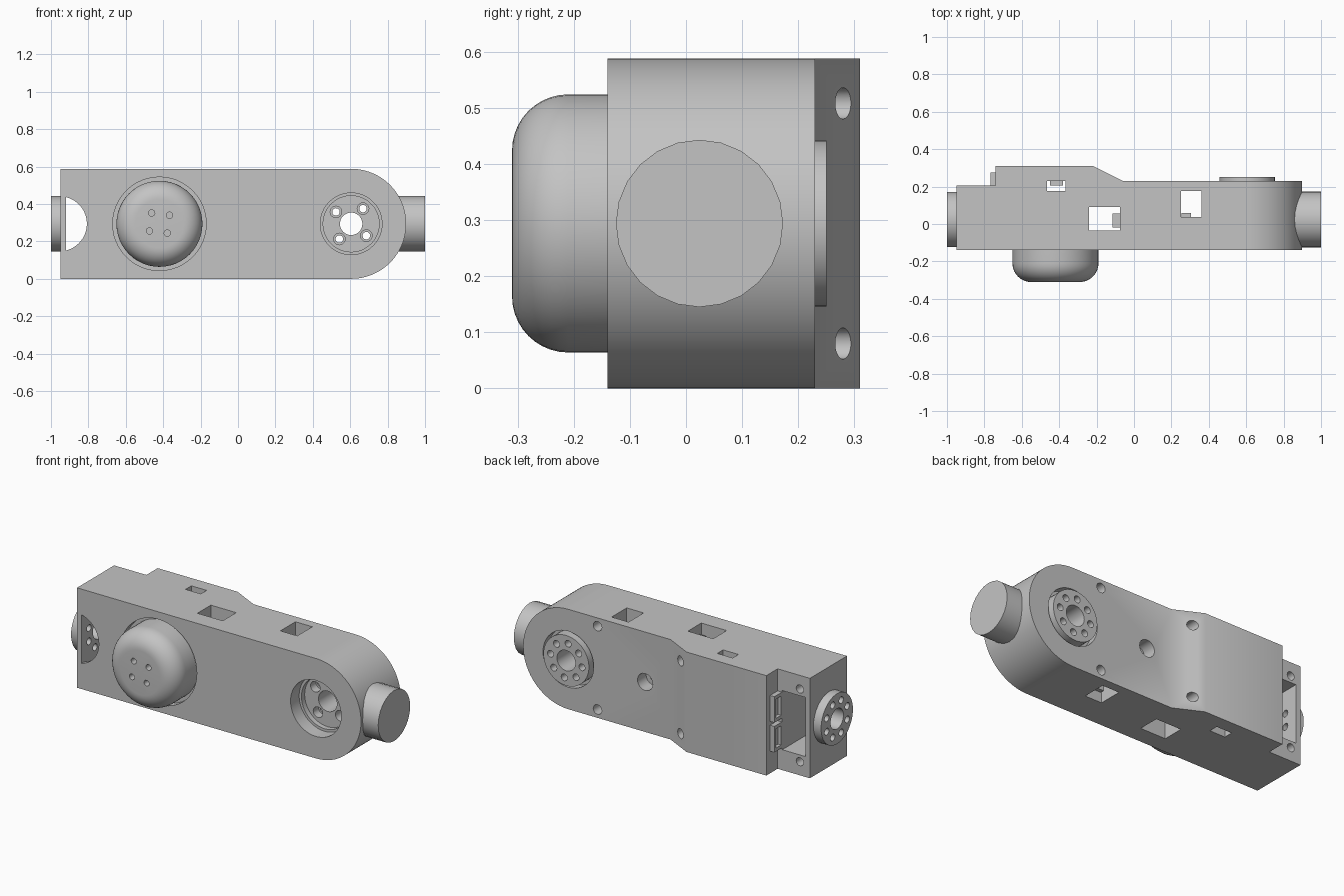
import bpy, bmesh
from math import sin, cos, pi, radians

if "Cube" in bpy.data.objects:
    bpy.data.objects.remove(bpy.data.objects["Cube"])

grey = bpy.data.materials.new("light grey plastic")
grey.use_nodes = True
COLOR = (0.55, 0.55, 0.55, 1)
grey.diffuse_color = COLOR
grey.node_tree.nodes["Principled BSDF"].inputs["Base Color"].default_value = COLOR

MID = 0.294          # height of the arm's centre line
HEIGHT = 2 * MID
JOINT_X, CAP_X, AXLE_Y = 0.605, -0.42, 0.024
parts = []


def finish(name, bm):
    bmesh.ops.recalc_face_normals(bm, faces=bm.faces)
    mesh = bpy.data.meshes.new(name)
    bm.to_mesh(mesh)
    bm.free()
    mesh.materials.append(grey)
    ob = bpy.data.objects.new(name, mesh)
    bpy.context.collection.objects.link(ob)
    return ob


def prism(name, outline, axis, lo, hi):
    """Extrude a 2D outline along an axis from lo to hi."""
    place = {"X": lambda u, v, t: (t, u, v),
             "Y": lambda u, v, t: (u, t, v),
             "Z": lambda u, v, t: (u, v, t)}[axis]
    bm = bmesh.new()
    rings = [[bm.verts.new(place(u, v, t)) for u, v in outline] for t in (lo, hi)]
    bm.faces.new(rings[0])
    bm.faces.new(rings[1])
    n = len(outline)
    for i in range(n):
        j = (i + 1) % n
        bm.faces.new((rings[0][i], rings[0][j], rings[1][j], rings[1][i]))
    return finish(name, bm)


def circle(u, v, r, n=32):
    return [(u + r * cos(2 * pi * i / n), v + r * sin(2 * pi * i / n)) for i in range(n)]


def disc(name, axis, u, v, r, lo, hi, n=32):
    return prism(name, circle(u, v, r, n), axis, lo, hi)


def box(name, x, y, z):
    return prism(name, [(x[0], y[0]), (x[1], y[0]), (x[1], y[1]), (x[0], y[1])], "Z", *z)


def boolean(cutter, *targets, mode="DIFFERENCE"):
    """Apply a cutter to each target, then remove it."""
    for target in targets:
        mod = target.modifiers.new("cut", "BOOLEAN")
        mod.operation, mod.solver, mod.object = mode, "EXACT", cutter
        bpy.context.view_layer.objects.active = target
        bpy.ops.object.modifier_apply(modifier=mod.name)
    bpy.data.objects.remove(cutter)


def drill(axis, u, v, r, lo, hi, *targets, n=20):
    boolean(disc("drill", axis, u, v, r, lo, hi, n), *targets)


def bolt_circle(u, v, radius, count, start):
    return [(u + radius * cos(start + 2 * pi * i / count),
             v + radius * sin(start + 2 * pi * i / count)) for i in range(count)]


# Main arm: plan outline trimmed by a round-ended side outline
plan = [(-0.95, -0.14), (1.1, -0.14), (1.1, 0.23), (-0.06, 0.23),
        (-0.22, 0.31), (-0.74, 0.31), (-0.74, 0.205), (-0.95, 0.205)]
body = prism("arm_body", plan, "Z", -0.2, 0.8)
round_end = [(JOINT_X + MID * sin(pi * i / 48), MID - MID * cos(pi * i / 48)) for i in range(49)]
boolean(prism("trim", [(-1.2, 0)] + round_end + [(-1.2, HEIGHT)], "Y", -0.5, 0.5),
        body, mode="INTERSECT")

# Recess around the domed cap, joint socket in front, horn recess behind
drill("Y", CAP_X, MID, 0.25, -0.3, -0.10, body, n=48)
drill("Y", JOINT_X, MID, 0.165, -0.3, -0.06, body, n=48)
drill("Y", JOINT_X, MID, 0.15, -0.3, -0.03, body, n=48)
drill("Y", JOINT_X, MID, 0.165, 0.18, 0.4, body, n=48)

# Windows passing from top to bottom
for x, y in (((-0.465, -0.365), (0.176, 0.23)),
             ((-0.24, -0.075), (-0.035, 0.09)),
             ((0.25, 0.36), (0.037, 0.177))):
    boolean(box("window", x, y, (-0.1, 0.7)), body)

# Open pocket at the left end, with its half-round front opening
boolean(box("pocket", (-0.92, -0.77), (-0.11, 0.4), (0.12, 0.468)), body)
half_round = [(-0.955 + 0.147 * cos(a), MID + 0.147 * sin(a))
              for a in (radians(-76 + 152 * i / 24) for i in range(25))]
boolean(prism("opening", half_round, "Y", -0.3, 0.0), body)

# Screw holes, in mirrored pairs above and below the centre line
for side in (-1, 1):
    drill("Y", 0.415, MID + side * 0.245, 0.028, 0.15, 0.4, body)
    drill("Y", -0.16, MID + side * 0.214, 0.028, 0.22, 0.4, body)
    drill("Y", -0.16, MID + side * 0.214, 0.014, 0.18, 0.4, body)
    drill("Y", -0.885, MID + side * 0.214, 0.024, 0.12, 0.4, body)
drill("Y", 0.105, MID, 0.05, 0.15, 0.4, body)
drill("Y", 0.105, MID, 0.024, 0.08, 0.4, body)
parts.append(body)

# Rear drive horn, bored through the arm
horn = disc("rear_horn", "Y", JOINT_X, MID, 0.148, 0.16, 0.25, 48)
drill("Y", JOINT_X, MID, 0.06, -0.3, 0.4, body, horn, n=32)
for i, (x, z) in enumerate(bolt_circle(JOINT_X, MID, 0.103, 8, radians(52))):
    if i % 2 == 0:
        drill("Y", x, z, 0.031, -0.3, 0.02, body)
        drill("Y", x, z, 0.02, -0.3, 0.4, body, horn)
    else:
        drill("Y", x, z, 0.02, 0.2, 0.4, horn)
parts.append(horn)

# Left end horn, bored through the end plate
end_horn = disc("end_horn", "X", AXLE_Y, MID, 0.148, -1.0, -0.935, 48)
drill("X", AXLE_Y, MID, 0.06, -1.2, -0.85, body, end_horn, n=32)
for y, z in bolt_circle(AXLE_Y, MID, 0.103, 8, radians(22.5)):
    drill("X", y, z, 0.02, -1.2, -0.85, body, end_horn)
parts.append(end_horn)

# Right end axle stub
parts.append(disc("axle_stub", "X", AXLE_Y, MID, 0.149, 0.82, 1.0, 24))

# Domed cap: rounded profile spun about the y direction
corner = [(0.13 + 0.1 * sin(a), -0.21 - 0.1 * cos(a))
          for a in (pi / 2 * i / 10 for i in range(11))]
bm = bmesh.new()
profile = [bm.verts.new((CAP_X + r, y, MID))
           for r, y in [(0, -0.31)] + corner + [(0.23, -0.08), (0, -0.08)]]
edges = [bm.edges.new(pair) for pair in zip(profile, profile[1:])]
bmesh.ops.spin(bm, geom=profile + edges, cent=(CAP_X, 0, MID), axis=(0, 1, 0),
               angle=2 * pi, steps=48, use_duplicate=False)
bmesh.ops.remove_doubles(bm, verts=bm.verts, dist=0.0005)
cap = finish("domed_cap", bm)
for x, z in bolt_circle(CAP_X, MID + 0.004, 0.068, 4, radians(38)):
    drill("Y", x, z, 0.017, -0.4, -0.27, cap, n=16)
parts.append(cap)

# Cable sockets on the step at the left end
for name, z in (("lower_socket", 0.13), ("upper_socket", 0.305)):
    socket = box(name, (-0.768, -0.73), (0.195, 0.275), (z, z + 0.153))
    boolean(box("hollow", (-0.9, -0.748), (0.212, 0.262), (z + 0.02, z + 0.133)), socket)
    parts.append(socket)

# Connectors seen inside the windows
for name, x, y in (("middle_connector", (-0.115, -0.07), (-0.02, 0.055)),
                   ("right_connector", (0.255, 0.305), (0.03, 0.06)),
                   ("left_connector", (-0.45, -0.38), (0.205, 0.235))):
    parts.append(box(name, x, y, (0.06, HEIGHT - 0.06)))

# Smooth the round surfaces and keep the edges crisp
bpy.ops.object.select_all(action="DESELECT")
for ob in parts:
    ob.select_set(True)
bpy.context.view_layer.objects.active = body
bpy.ops.object.shade_smooth_by_angle(angle=radians(30))
